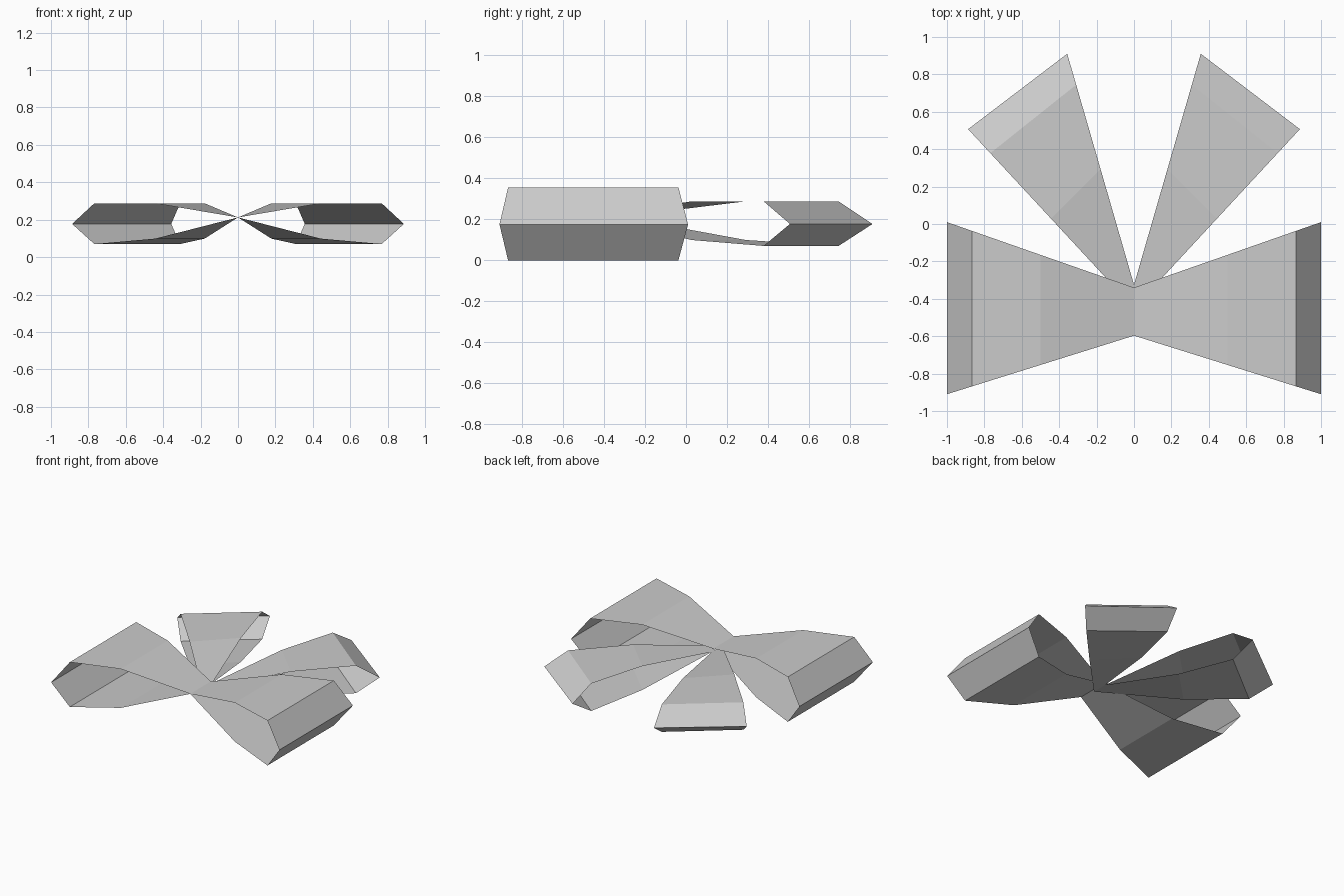
import bpy
from mathutils import Vector

if "Cube" in bpy.data.objects:
    bpy.data.objects.remove(bpy.data.objects["Cube"])

# Loop profile: (fraction along the ribbon, height), from knot over the top and back
PROFILE = [(0, 0.232), (0.5, 0.355), (0.866, 0.355), (1, 0.175),
           (0.866, 0.0), (0.5, 0.047)]


def ribbon_loop(name, right_edge, left_edge, z_scale=1.0, z_base=0.0):
    """Thin folded ribbon between two plan-view edges, mirrored across x = 0."""
    verts = []
    for t, z in PROFILE:
        for start, end in (right_edge, left_edge):
            p = Vector(start).lerp(Vector(end), t)
            verts.append((p.x, p.y, z_base + z * z_scale))
    n = len(PROFILE)
    faces = []
    for i in range(n):
        j = (i + 1) % n
        faces.append((2 * i, 2 * j, 2 * j + 1, 2 * i + 1))
    mesh = bpy.data.meshes.new(name)
    mesh.from_pydata(verts, [], faces)
    obj = bpy.data.objects.new(name, mesh)
    bpy.context.collection.objects.link(obj)
    mirror = obj.modifiers.new("mirror", 'MIRROR')
    mirror.use_axis[0] = True
    mirror.use_mirror_merge = False
    return obj


# Large side loops of the bow
ribbon_loop("side_loops", ((0, -0.597), (1, -0.91)), ((0, -0.34), (1, 0.01)))

# Smaller slanted loops behind
ribbon_loop("rear_loops", ((0, -0.45), (0.887, 0.507)), ((0, -0.325), (0.357, 0.91)),
            z_scale=0.613, z_base=0.07)
